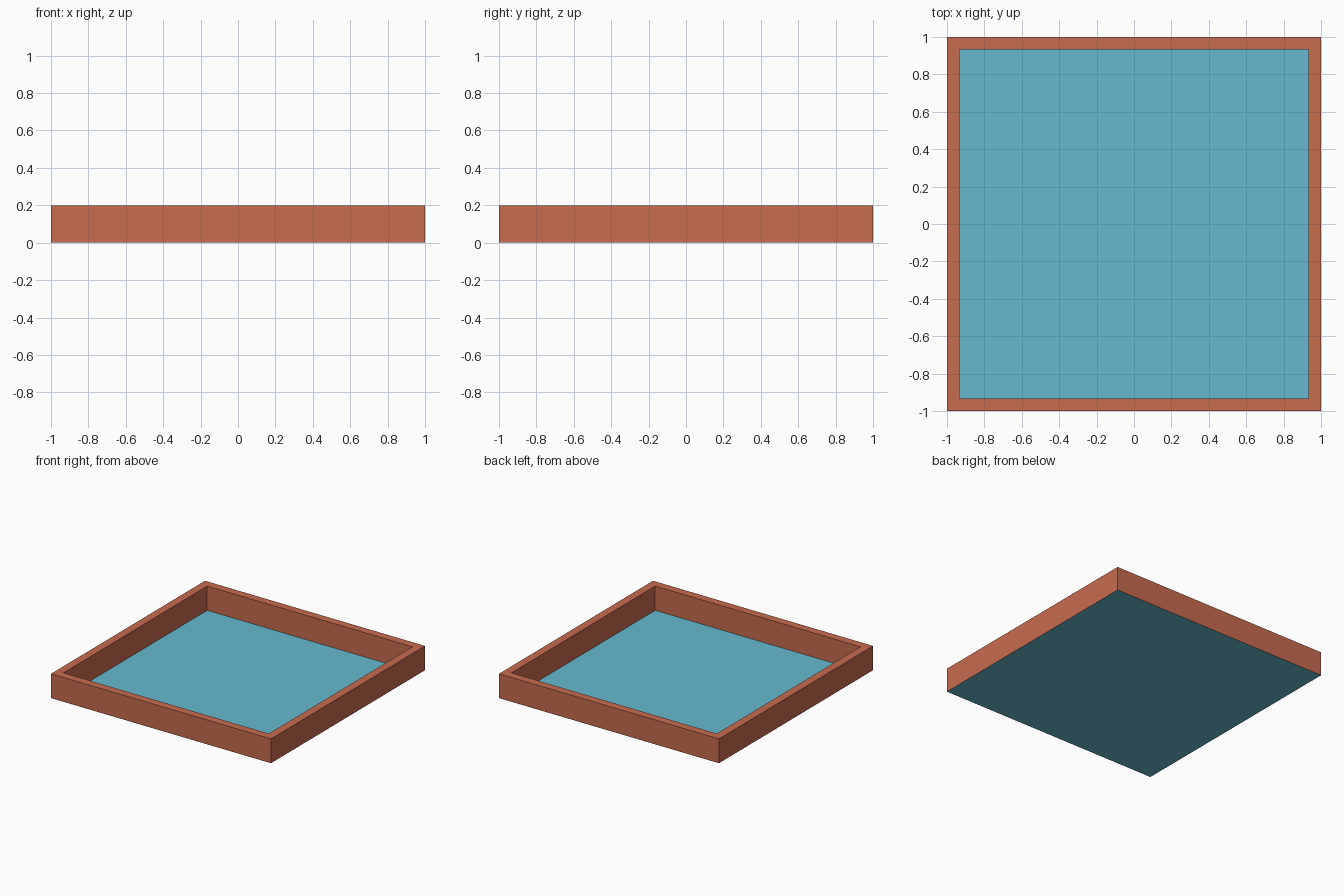
import bpy, bmesh

if "Cube" in bpy.data.objects:
    bpy.data.objects.remove(bpy.data.objects["Cube"])

HALF, INNER, HEIGHT = 1.0, 0.933, 0.2


def material(name, color):
    mat = bpy.data.materials.new(name)
    mat.diffuse_color = color
    mat.use_nodes = True
    mat.node_tree.nodes["Principled BSDF"].inputs["Base Color"].default_value = mat.diffuse_color
    return mat


def add_object(name, bm, mat):
    bmesh.ops.recalc_face_normals(bm, faces=bm.faces)
    mesh = bpy.data.meshes.new(name)
    bm.to_mesh(mesh)
    bm.free()
    mesh.materials.append(mat)
    obj = bpy.data.objects.new(name, mesh)
    bpy.context.collection.objects.link(obj)
    return obj


# Square rim: a rectangular wall section carried around four mitred corners
bm = bmesh.new()
section = [(HALF, 0.0005), (HALF, HEIGHT), (INNER, HEIGHT), (INNER, 0.0005)]
rings = [[bm.verts.new((sx * r, sy * r, z)) for r, z in section]
         for sx, sy in ((1, 1), (-1, 1), (-1, -1), (1, -1))]
for i in range(4):
    a, b = rings[i], rings[(i + 1) % 4]
    for j in range(4):
        k = (j + 1) % 4
        bm.faces.new((a[j], b[j], b[k], a[k]))
add_object("tray_rim", bm, material("terracotta", (0.57, 0.147, 0.076, 1)))

# Flat floor sheet running under the rim
bm = bmesh.new()
bmesh.ops.create_grid(bm, x_segments=1, y_segments=1, size=HALF)
add_object("tray_floor", bm, material("light_blue", (0.13, 0.485, 0.624, 1)))
